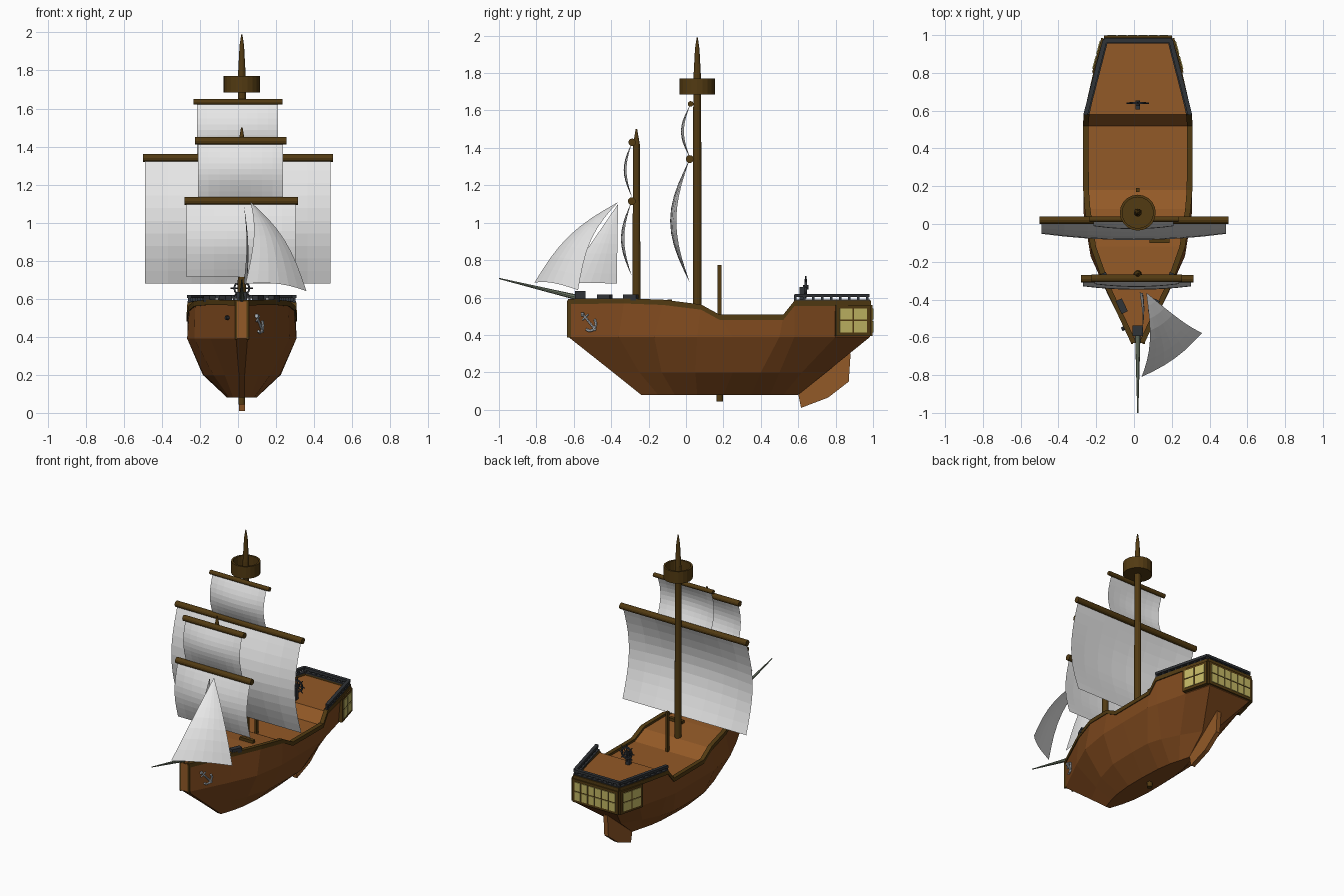
import bpy, bmesh, math
from mathutils import Vector, Matrix

if "Cube" in bpy.data.objects:
    bpy.data.objects.remove(bpy.data.objects["Cube"])

CX = 0.02  # ship centreline


def mat(name, r, g, b):
    m = bpy.data.materials.new(name)
    m.diffuse_color = (r, g, b, 1)
    m.use_nodes = True
    m.node_tree.nodes["Principled BSDF"].inputs["Base Color"].default_value = m.diffuse_color
    return m


HULL = mat("hull_brown", .215, .068, .013)
DECK = mat("deck_brown", .29, .10, .020)
DARK = mat("dark_wood", .085, .043, .006)
SAIL = mat("sail_white", .80, .80, .80)
IRON = mat("iron_black", .030, .033, .038)
GLASS = mat("window_yellow", .55, .48, .13)
STEEL = mat("anchor_grey", .50, .54, .58)
SPRIT = mat("bowsprit_grey_green", .17, .21, .15)


def finish(name, bm, m):
    bmesh.ops.recalc_face_normals(bm, faces=bm.faces)
    me = bpy.data.meshes.new(name)
    bm.to_mesh(me)
    bm.free()
    me.materials.append(m)
    ob = bpy.data.objects.new(name, me)
    bpy.context.collection.objects.link(ob)
    return ob


def loft(name, rows, m, closed=False):
    """Skin equal-length rows of points; closed joins the row ends."""
    bm = bmesh.new()
    vs = [[bm.verts.new(p) for p in r] for r in rows]
    n = len(rows[0])
    for a, b in zip(vs, vs[1:]):
        for i in range(n if closed else n - 1):
            j = (i + 1) % n
            bm.faces.new((a[i], a[j], b[j], b[i]))
    if closed:  # end caps as quads across the section
        for r in (vs[0], vs[-1]):
            for i in range(n // 2 - 1):
                bm.faces.new((r[i], r[i + 1], r[n - 2 - i], r[n - 1 - i]))
    return finish(name, bm, m)


def box(name, c, size, m, rz=0.0):
    bm = bmesh.new()
    bmesh.ops.create_cube(bm, size=1, matrix=Matrix.Translation(c) @ Matrix.Rotation(rz, 4, 'Z')
                          @ Matrix.Diagonal((*size, 1)))
    return finish(name, bm, m)


def beam(name, a, b, r1, r2, m, sides=12):
    a, b = Vector(a), Vector(b)
    d = b - a
    bm = bmesh.new()
    bmesh.ops.create_cone(bm, cap_ends=True, segments=sides, radius1=r1, radius2=r2, depth=d.length,
                          matrix=Matrix.Translation((a + b) / 2) @ d.to_track_quat('Z', 'Y').to_matrix().to_4x4())
    return finish(name, bm, m)


# Hull lines: (y, half width[, z]) from bow to stern
sheer = [(-.63, .03, .585), (-.33, .17, .588), (-.12, .245, .58), (.08, .275, .555), (.18, .283, .50),
         (.52, .285, .50), (.58, .28, .575), (.80, .23, .575), (.98, .178, .575)]
mid = [(-.63, .03), (-.36, .165), (-.17, .25), (.06, .287), (.25, .287), (.5, .287), (.58, .27), (.8, .215), (.985, .165)]
low = [(-.39, .015), (-.25, .09), (-.13, .15), (.05, .2), (.25, .205), (.4, .2), (.5, .17), (.62, .11), (.75, .03)]
bot = [(-.24, .015), (-.15, .045), (-.06, .065), (.06, .077), (.2, .077), (.35, .07), (.45, .055), (.52, .035), (.6, .015)]
rows = []
for s, a, b, c in zip(sheer, mid, low, bot):
    half = [(s[1], s[0], s[2]), (a[1], a[0], .39), (b[1], b[0], .2), (c[1], c[0], .08)]
    rows.append([(CX + x, y, z) for x, y, z in half] + [(CX - x, y, z) for x, y, z in reversed(half)])
loft("hull", rows, HULL)
loft("bow_face", [[(CX + q * .031, -.633, z) for q in (-1, 1)] for z in (.585, .39)], DECK)
for end, name in ((0, "stem"), (-1, "transom")):
    r = rows[end]
    loft(name, [(r[i], r[7 - i]) for i in range(4)], HULL)
loft("deck", [[(CX + q * hw, y, z - .008) for q in (-1, 1)] for y, hw, z in sheer], DECK)


# Bands that follow the sheer on both sides
def band(name, pts, out, inn, z0, z1, m):
    for s, side in ((1, "right"), (-1, "left")):
        loft(f"{name}_{side}", [[(CX + s * (hw + out), y, z + z0), (CX + s * (hw + out), y, z + z1),
                                 (CX + s * (hw - inn), y, z + z1), (CX + s * (hw - inn), y, z + z0)]
                                for y, hw, z in pts], m, closed=True)


band("gunwale", sheer, .006, .024, -.02, .008, DARK)
aft = [(.58, .28, .575), (.975, .178, .575)]
band("rail_top", aft, .008, .016, .028, .045, IRON)
band("rail_base", aft, .006, .022, .005, .014, IRON)
box("rail_top_back", (CX, .97, .611), (.36, .024, .017), IRON)
box("rail_base_back", (CX, .97, .584), (.36, .028, .01), IRON)
box("transom_cap", (CX, .975, .57), (.36, .03, .026), DARK)
for i in range(9):
    t = i / 8
    for s in (-1, 1):
        box("rail_post", (CX + s * (.276 - t * .102), .585 + t * .385, .595), (.014, .014, .035), IRON)
    box("rail_post_back", (CX - .16 + t * .32, .97, .595), (.012, .012, .035), IRON)
for s in (-1, 1):
    box("stem_edge", (CX + s * .031, -.626, .485), (.012, .02, .2), DARK)


# Stern windows: dark frame with proud panes
def window(name, c, width, rz, cols):
    box(name + "_frame", c, (width, .03, .165), DARK, rz)
    R = Matrix.Rotation(rz, 3, 'Z')
    pw = (width - .03) / cols
    for i in range(cols):
        for j in (-1, 1):
            off = R @ Vector(((i - (cols - 1) / 2) * pw, .0165, j * .034))
            box(name + "_pane", Vector(c) + off, (pw - .009, .006, .06), GLASS, rz)


window("stern_window", (CX, .982, .478), .36, 0, 6)
ang = math.atan2(.175, .047)
for s in (-1, 1):
    window("side_window", (CX + s * .203, .89, .478), .19, -s * ang, 2)

# Rudder and the post that pierces the hull
prof = [(.615, .01), (.60, .085), (.84, .31), (.88, .30), (.87, .15), (.76, .065)]
bm = bmesh.new()
f = bm.faces.new([bm.verts.new((CX - .016, y, z)) for y, z in prof])
ext = bmesh.ops.extrude_face_region(bm, geom=[f])
bmesh.ops.translate(bm, vec=(.032, 0, 0), verts=[v for v in ext["geom"] if isinstance(v, bmesh.types.BMVert)])
finish("rudder", bm, DECK)
box("waist_post", (CX, .18, .41), (.018, .022, .73), DARK)
beam("keel_peg", (CX, .18, .045), (CX, .18, .1), .018, .018, DARK)

# Masts, crow's nest, bowsprit
beam("main_mast", (CX, .06, .5), (CX, .06, 1.77), .023, .021, DARK)
beam("main_mast_tip_lower", (CX, .06, 1.76), (CX, .06, 1.93), .021, .012, DARK)
beam("main_mast_tip", (CX, .06, 1.93), (CX, .06, 1.99), .012, .003, DARK)
beam("fore_mast", (CX, -.265, .55), (CX, -.265, 1.42), .022, .018, DARK)
beam("fore_mast_tip", (CX, -.265, 1.42), (CX, -.265, 1.5), .018, .004, DARK)
ring = [(.095, 1.685), (.095, 1.77), (.082, 1.77), (.082, 1.70), (.001, 1.70), (.001, 1.685), (.095, 1.685)]
loft("crows_nest", [[(CX + r * math.cos(k * math.pi / 10), .06 + r * math.sin(k * math.pi / 10), z)
                     for k in range(21)] for r, z in ring], DARK)
beam("bowsprit", (CX, -.56, .595), (CX, -1.0, .702), .015, .003, SPRIT, 8)


# Square sails hanging from yards
def square_sail(name, yx, y, z, r, sx, zb, depth, belly):
    beam(name + "_yard", (yx[0], y, z), (yx[1], y, z), r, r, DARK)
    grid = []
    for j in range(11):
        v = j / 10
        row = []
        for i in range(9):
            u = i / 8
            bulge = (depth + belly * (1 - (2 * u - 1) ** 2)) * math.sin(math.pi * v)
            row.append((sx[0] + u * (sx[1] - sx[0]), y - bulge, z + v * (zb - z)))
        grid.append(row)
    loft(name + "_sail", grid, SAIL)


square_sail("main_lower", (-.5, .5), .02, 1.34, .021, (-.49, .487), .68, .072, .033)
square_sail("main_upper", (-.235, .235), .025, 1.635, .015, (-.215, .21), 1.34, .036, .016)
square_sail("fore_lower", (-.28, .315), -.29, 1.115, .021, (-.27, .302), .715, .04, .018)
square_sail("fore_upper", (-.225, .255), -.288, 1.43, .02, (-.21, .237), 1.135, .03, .015)


# Triangular head sails
def jib(name, apex, tack, clew, d, foot):
    A, T, C = Vector(apex), Vector(tack), Vector(clew)
    n = (T - A).cross(C - A).normalized()
    grid = []
    for j in range(9):
        v = .004 + .996 * j / 8
        grid.append([A + v * (T.lerp(C, i / 6) - A)
                     + n * (d * math.sin(math.pi * v) + foot * v * math.sin(math.pi * i / 6)) for i in range(7)])
    loft(name, grid, SAIL)


jib("outer_jib", (.065, -.363, 1.11), (.04, -.81, .68), (.36, -.577, .64), .06, .03)
jib("inner_jib", (.03, -.363, 1.10), (.03, -.65, .68), (.035, -.37, .675), .015, .015)

# Steering wheel
wz, wy = .655, .64
bm = bmesh.new()
bmesh.ops.create_cone(bm, cap_ends=True, segments=8, radius1=.012, radius2=.012, depth=.03,
                      matrix=Matrix.Translation((CX, wy, wz)) @ Matrix.Rotation(math.pi / 2, 4, 'X'))
finish("wheel_hub", bm, IRON)
loft("wheel_rim", [[(CX + r * math.cos(k * math.pi / 8), wy + dy, wz + r * math.sin(k * math.pi / 8))
                    for k in range(17)] for r, dy in
                   ((.034, -.006), (.044, -.006), (.044, .006), (.034, .006), (.034, -.006))], IRON)
for k in range(4):
    dx, dz = .06 * math.cos(k * math.pi / 4), .06 * math.sin(k * math.pi / 4)
    beam("wheel_spoke", (CX - dx, wy, wz - dz), (CX + dx, wy, wz + dz), .004, .004, IRON, 6)
box("wheel_stand", (CX, wy - .02, .61), (.026, .026, .09), IRON)

# Fore deck fittings
for s in (-1, 1):
    box("deck_block_front", (CX + s * .085, -.435, .60), (.036, .075, .034), IRON, -s * .44)
    box("deck_block_rear", (CX + s * .17, -.295, .60), (.034, .075, .034), IRON, -s * .42)
box("bow_block", (CX, -.565, .61), (.055, .055, .05), IRON)
box("deck_hatch", (.135, -.087, .58), (.105, .026, .02), DARK)

# Anchor on the right bow, tilted in the plane of the hull side
slope = Vector((.14, .30, 0)).normalized()


def on_side(h, z):  # h along the hull from the anchor centre
    return Vector((CX + .096, -.515, .465)) + slope * h + Vector((0, 0, z))


beam("anchor_shank", on_side(-.035, .04), on_side(.035, -.04), .006, .006, STEEL, 6)
beam("anchor_stock", on_side(-.043, .015), on_side(-.01, .045), .005, .005, STEEL, 6)
arc = [on_side(.035 * math.cos(t) + .002, -.008 - .038 * math.sin(t) + .002)
       for t in [math.radians(-40 + 34 * k) for k in range(6)]]
for a, b in zip(arc, arc[1:]):
    beam("anchor_arm", a, b, .007, .007, STEEL, 6)
beam("anchor_ring", on_side(-.047, .045), on_side(-.035, .045), .011, .011, STEEL, 8)
beam("hawse_hole", (CX - .07, -.55, .5), (CX - .085, -.558, .5), .011, .011, IRON, 8)
